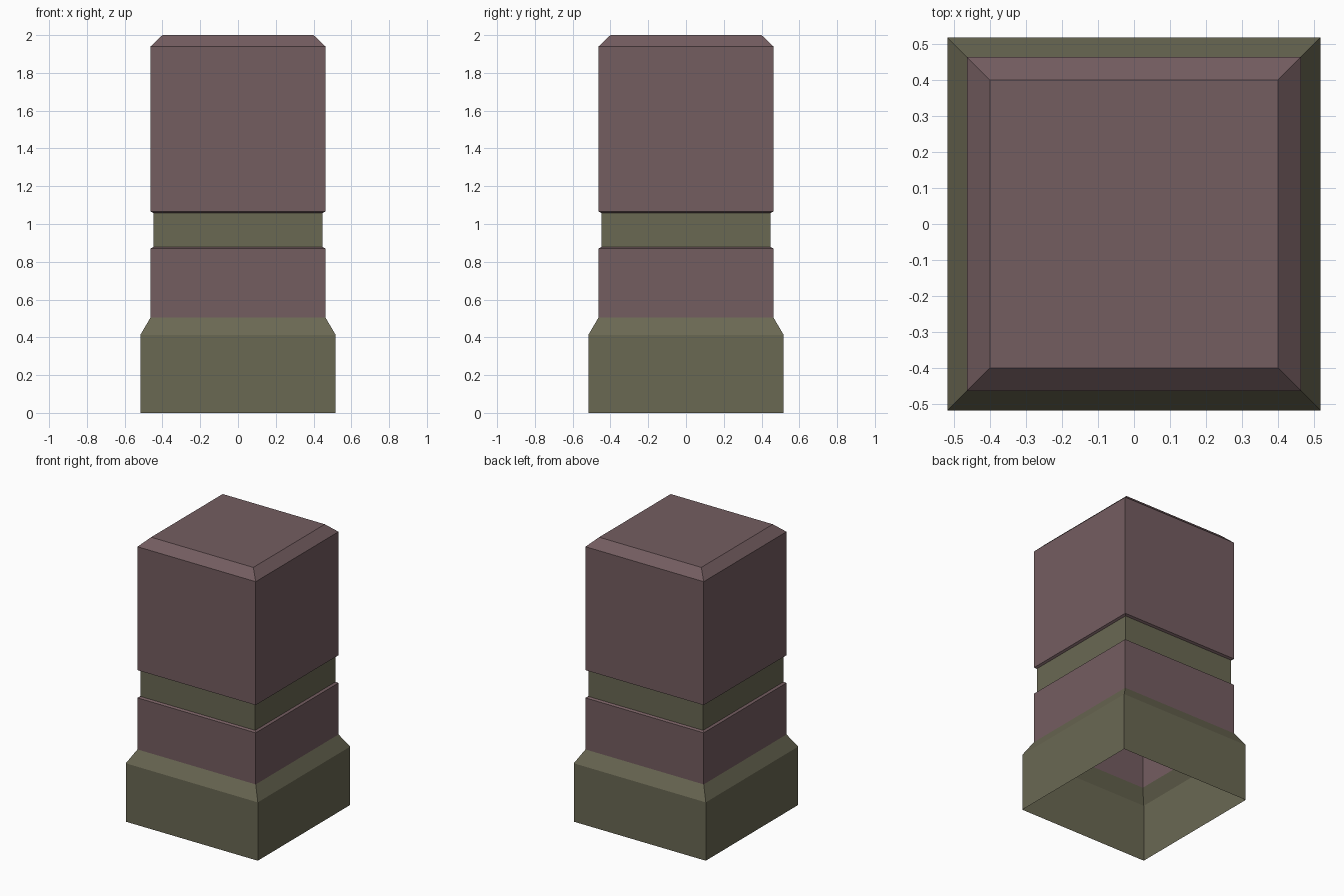
import bpy
import bmesh

if "Cube" in bpy.data.objects:
    bpy.data.objects.remove(bpy.data.objects["Cube"])


def material(name, rgb):
    m = bpy.data.materials.new(name)
    m.diffuse_color = (*rgb, 1.0)
    m.use_nodes = True
    m.node_tree.nodes["Principled BSDF"].inputs["Base Color"].default_value = m.diffuse_color
    return m


mauve = material("dusty_mauve", (0.175, 0.110, 0.118))
olive = material("dark_olive", (0.144, 0.138, 0.086))


def square_shell(name, profile, mat, cap=False):
    """Loft square rings through (half width, height) points; open unless capped."""
    bm = bmesh.new()
    rings = [[bm.verts.new((sx * h, sy * h, z))
              for sx, sy in ((-1, -1), (1, -1), (1, 1), (-1, 1))]
             for h, z in profile]
    for low, high in zip(rings, rings[1:]):
        for i in range(4):
            j = (i + 1) % 4
            bm.faces.new((low[i], low[j], high[j], high[i]))
    if cap:
        bm.faces.new(rings[-1])
    mesh = bpy.data.meshes.new(name)
    bm.to_mesh(mesh)
    bm.free()
    mesh.materials.append(mat)
    obj = bpy.data.objects.new(name, mesh)
    bpy.context.collection.objects.link(obj)
    return obj


# Hollow plinth with a sloped shoulder
square_shell("plinth", [(0.517, 0), (0.517, 0.413), (0.463, 0.505)], olive)

# Lower post with a small lip leading into the groove
square_shell("lower_post", [(0.463, 0.505), (0.463, 0.87), (0.448, 0.878)], mauve)

# Recessed band
square_shell("recessed_band", [(0.448, 0.878), (0.448, 1.058)], olive)

# Upper post with a chamfered, closed top
square_shell("upper_post", [(0.448, 1.058), (0.463, 1.066), (0.463, 1.94), (0.40, 2.0)],
             mauve, cap=True)
